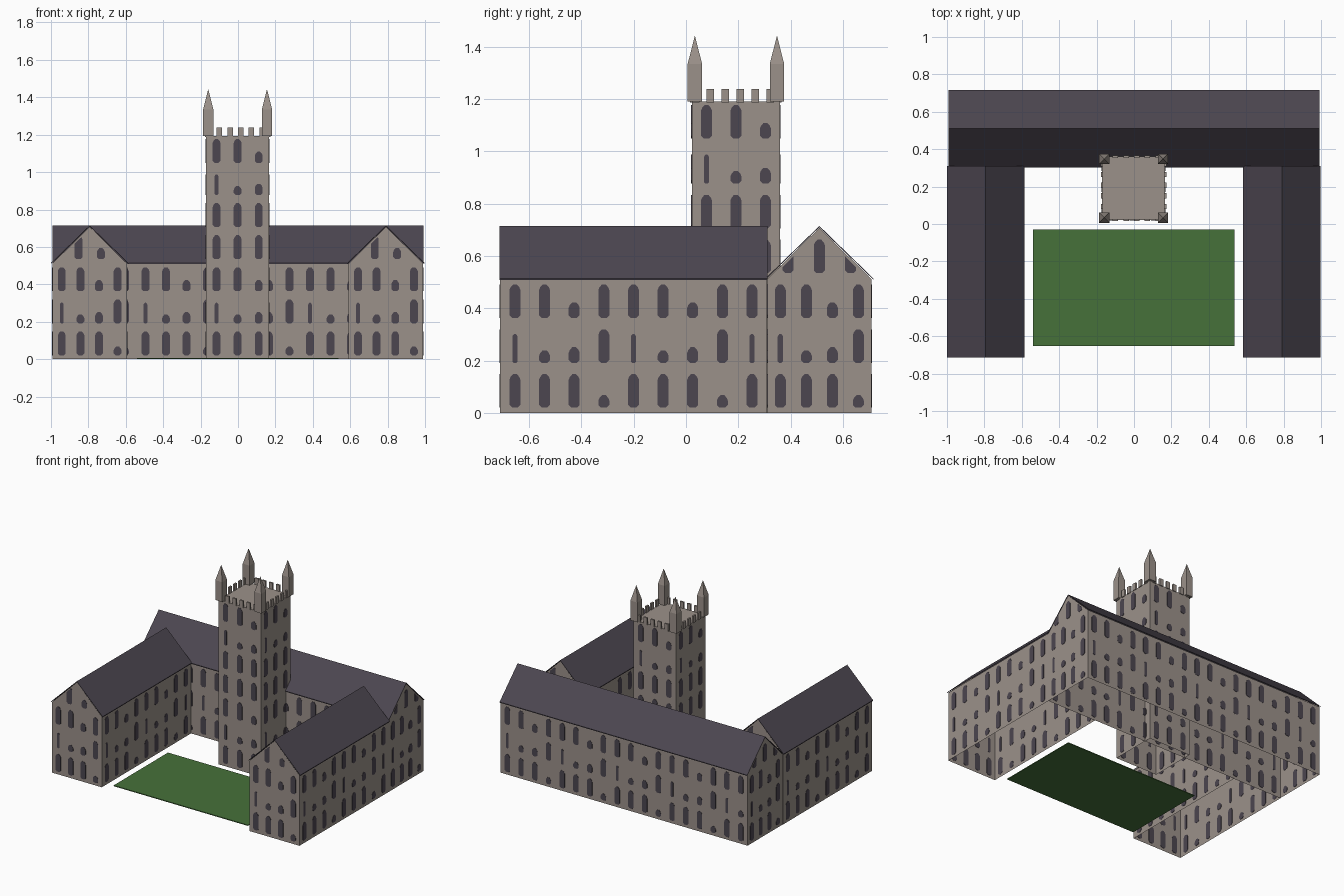
import bpy, bmesh
from mathutils import Vector

cube = bpy.data.objects.get("Cube")
if cube:
    bpy.data.objects.remove(cube, do_unlink=True)


def material(name, rgb):
    mat = bpy.data.materials.new(name)
    mat.use_nodes = True
    mat.diffuse_color = (*rgb, 1)
    mat.node_tree.nodes["Principled BSDF"].inputs["Base Color"].default_value = (*rgb, 1)
    return mat


STONE = material("warm grey stone", (0.33, 0.285, 0.255))
SLATE = material("purple grey slate", (0.072, 0.061, 0.08))
GRASS = material("lawn green", (0.061, 0.165, 0.042))

EAVE, RIDGE, STOREY = 0.512, 0.71, 0.1715
# Window kinds: (width, height); storeys repeat these four-bay rhythms
KINDS = {"F": (0.042, 0.128), "m": (0.042, 0.06), "s": (0.042, 0.048), "d": (0.02, 0.11)}
RHYTHM = ["FFFs", "dsmF", "FFmF", "FFFF"]


def finish(name, bm, mat):
    bmesh.ops.recalc_face_normals(bm, faces=bm.faces)
    mesh = bpy.data.meshes.new(name)
    bm.to_mesh(mesh)
    bm.free()
    mesh.materials.append(mat)
    obj = bpy.data.objects.new(name, mesh)
    bpy.context.collection.objects.link(obj)
    return obj


def add_box(bm, lo, hi):
    lo, hi = Vector(lo), Vector(hi)
    made = bmesh.ops.create_cube(bm, size=1)["verts"]
    for v in made:
        v.co = (lo + hi) / 2 + v.co * (hi - lo)


def add_prism(bm, points, shift):
    """Extrude a flat outline along a vector."""
    face = bm.faces.new([bm.verts.new(p) for p in points])
    moved = bmesh.ops.extrude_face_region(bm, geom=[face], use_keep_orig=True)["geom"]
    bmesh.ops.translate(bm, vec=shift, verts=[g for g in moved if isinstance(g, bmesh.types.BMVert)])


def add_window(bm, start, along, u, z, kind, limit):
    """Arched plate set through the wall, trimmed under the roof line."""
    w, h = (d / (2 if i == 0 else 1) for i, d in enumerate(KINDS[kind]))
    c = w * 0.5
    right = [(c, 0), (w, c), (w, h - w), (w * 0.8, h - c), (w * 0.35, h)]
    outline = right + [(-a, b) for a, b in reversed(right)]
    out = Vector((along.y, -along.x, 0)) * 0.002
    pts = [start + along * (u + a) + Vector((0, 0, min(z + b, limit(u + a)))) - out for a, b in outline]
    add_prism(bm, pts, out * 2)


def window_wall(bm, a, b, storeys, gable=()):
    """Windows from a to b, left to right as seen from outside."""
    start, along = Vector((*a, 0)), Vector((*b, 0)) - Vector((*a, 0))
    length = along.length
    along.normalize()
    bays = round(length / 0.112)
    for row in range(storeys):
        for i in range(bays):
            add_window(bm, start, along, (i + 0.5) * length / bays, 0.02 + row * STOREY,
                       RHYTHM[row % 4][i % 4], lambda u: 9)
    for offset, kind in gable:
        add_window(bm, start, along, length / 2 + offset, 0.02 + 3 * STOREY, kind,
                   lambda u: RIDGE - 0.012 - abs(u - length / 2))


def hall(name, x0, x1, y0, y1, along_x, gable, far_end=True):
    """Gabled range: open-bottomed walls, pitched roof and windows."""
    def place(s, t, z):  # s runs along the ridge, t across it
        return (s, t, z) if along_x else (t, s, z)
    s0, s1, t0, t1 = (x0, x1, y0, y1) if along_x else (y0, y1, x0, x1)
    mid = (t0 + t1) / 2
    # Walls
    bm = bmesh.new()
    for s in (s0, s1):
        bm.faces.new([bm.verts.new(place(s, t, z)) for t, z in
                      ((t0, 0), (t1, 0), (t1, EAVE), (mid, RIDGE - 0.002), (t0, EAVE))])
    for t in (t0, t1):
        bm.faces.new([bm.verts.new(place(s, t, z)) for s, z in
                      ((s0, 0), (s1, 0), (s1, EAVE), (s0, EAVE))])
    bmesh.ops.remove_doubles(bm, verts=bm.verts, dist=0.0001)
    finish(name + "_walls", bm, STONE)
    # Roof
    bm = bmesh.new()
    half = (t1 - t0) / 2 + 0.008
    low = EAVE - 0.003
    section = [(-half, low), (0, RIDGE), (half, low), (half, low + 0.005), (0, RIDGE + 0.005), (-half, low + 0.005)]
    add_prism(bm, [place(s0 - 0.002, mid + t, z) for t, z in section],
              Vector(place(s1 - s0 + 0.004, 0, 0)))
    finish(name + "_roof", bm, SLATE)
    # Windows
    bm = bmesh.new()
    corners = [(x0, y0), (x1, y0), (x1, y1), (x0, y1)]
    for i in range(4):
        is_end = (i % 2 == 1) == along_x
        storeys = 0 if i == 2 and not far_end else 3
        window_wall(bm, corners[i], corners[(i + 1) % 4], storeys, gable if is_end else ())
    finish(name + "_windows", bm, SLATE)


# Three ranges around the court
hall("rear_range", -0.99, 0.99, 0.311, 0.709, True, [(-0.12, "F"), (0, "F"), (0.12, "F")])
for side, x0, x1 in (("right", -0.992, -0.594), ("left", 0.592, 0.99)):
    hall(side + "_wing", x0, x1, -0.711, 0.309, False, [(-0.06, "F"), (0.06, "m")], False)

# Tower shaft, open underneath
TX, TY, HALF, TOP = -0.002, 0.191, 0.169, 1.192
X0, X1, Y0, Y1 = TX - HALF, TX + HALF, TY - HALF, TY + HALF
bm = bmesh.new()
add_box(bm, (X0, Y0, 0), (X1, Y1, TOP))
bm.faces.ensure_lookup_table()
floor = min(bm.faces, key=lambda f: f.calc_center_median().z)
bmesh.ops.delete(bm, geom=[floor], context="FACES_ONLY")
finish("tower_shaft", bm, STONE)

bm = bmesh.new()
ring = [(X0, Y0), (X1, Y0), (X1, Y1), (X0, Y1)]
for i in range(4):
    window_wall(bm, ring[i], ring[(i + 1) % 4], 7)
finish("tower_windows", bm, SLATE)

# Battlements
bm = bmesh.new()
for k in range(6):
    p = k * 0.057
    for y in (Y0, Y1):
        add_box(bm, (X0 + p, y - 0.006, TOP - 0.005), (X0 + p + 0.029, y + 0.006, 1.238))
    for x in (X0, X1):
        add_box(bm, (x - 0.006, Y0 + p, TOP - 0.005), (x + 0.006, Y0 + p + 0.029, 1.238))
finish("tower_battlements", bm, STONE)

# Corner pinnacles with pyramid caps
for sx, xn in ((-1, "right"), (1, "left")):
    for sy, yn in ((-1, "front"), (1, "back")):
        x, y, r = TX + sx * 0.157, TY + sy * 0.157, 0.0275
        bm = bmesh.new()
        add_box(bm, (x - r, y - r, TOP), (x + r, y + r, 1.335))
        top = max(bm.faces, key=lambda f: f.calc_center_median().z)
        bmesh.ops.poke(bm, faces=[top])
        max(bm.verts, key=lambda v: len(v.link_edges) == 4 and v.co.z > 1.3).co.z = 1.443
        for v in bm.verts:
            if abs(v.co.x - x) < 0.001 and abs(v.co.y - y) < 0.001:
                v.co.z = 1.443
            elif v.co.z > 1.3:
                v.co.z = 1.335
        finish(f"{yn}_{xn}_pinnacle", bm, STONE)

# Lawn
bm = bmesh.new()
add_box(bm, (-0.54, -0.652, 0), (0.536, -0.03, 0.006))
finish("lawn", bm, GRASS)
